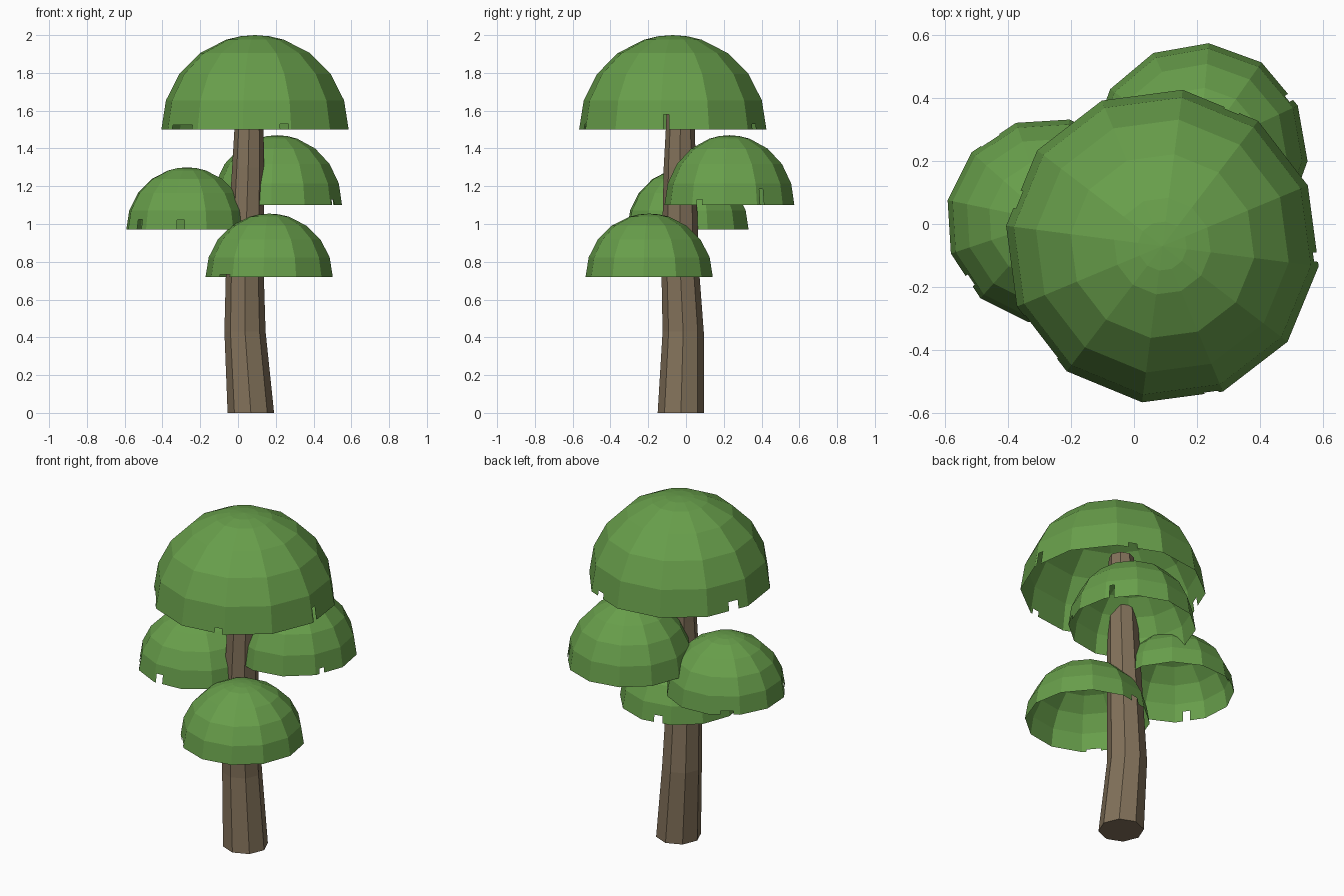
import bpy, bmesh, math
from mathutils import Vector

if "Cube" in bpy.data.objects:
    bpy.data.objects.remove(bpy.data.objects["Cube"])


def material(name, rgb):
    m = bpy.data.materials.new(name)
    m.diffuse_color = (*rgb, 1)
    m.use_nodes = True
    m.node_tree.nodes["Principled BSDF"].inputs["Base Color"].default_value = m.diffuse_color
    return m


GREEN = material("leaf green", (0.138, 0.345, 0.070))
BROWN = material("bark brown", (0.223, 0.165, 0.102))


def finish(name, bm, mat):
    me = bpy.data.meshes.new(name)
    bm.to_mesh(me)
    bm.free()
    me.materials.append(mat)
    ob = bpy.data.objects.new(name, me)
    bpy.context.collection.objects.link(ob)
    return ob


def ring(bm, cx, cy, z, r, n, start):
    return [bm.verts.new((cx + r * math.cos(start + i * math.tau / n),
                          cy + r * math.sin(start + i * math.tau / n), z)) for i in range(n)]


def canopy(name, cx, cy, z, r, h, turn, notches):
    """Open 12-sided dome; notches = (angle, width, height) cut into the rim."""
    n, step = 12, 30
    bm = bmesh.new()
    rows = [ring(bm, cx, cy, z + h * math.sin(math.radians(e)),
                 r * math.cos(math.radians(e)), n, math.radians(turn))
            for e in (0, 18, 36, 54, 72, 81)]
    top = bm.verts.new((cx, cy, z + h))
    side = 2 * r * math.sin(math.pi / n)
    band = h * math.sin(math.radians(18))
    for i in range(n):
        j = (i + 1) % n
        b0, b1, u0, u1 = rows[0][i], rows[0][j], rows[1][i], rows[1][j]
        # rim panel with its notches
        rim = [b0]
        for ang, w, tall in sorted(notches, key=lambda q: (q[0] - turn) % 360):
            rel = (ang - turn) % 360
            if int(rel // step) != i:
                continue
            t = rel / step - i
            ta, tb = max(0.03, t - w / side / 2), min(0.97, t + w / side / 2)
            s = tall / band
            for tt, ss in ((ta, 0), (ta, s), (tb, s), (tb, 0)):
                low, high = b0.co.lerp(b1.co, tt), u0.co.lerp(u1.co, tt)
                rim.append(bm.verts.new(low.lerp(high, ss)))
        bm.faces.new(rim + [b1, u1, u0])
        # upper panels
        for a, b in zip(rows[1:], rows[2:]):
            bm.faces.new((a[i], a[j], b[j], b[i]))
        bm.faces.new((rows[-1][i], rows[-1][j], top))
    return finish(name, bm, GREEN)


# leaf domes
canopy("top_canopy", 0.09, -0.07, 1.5, 0.5, 0.5, 22.6,
       [(-4, 0.03, 0.08), (-71.6, 0.045, 0.03), (217, 0.17, 0.025),
        (162, 0.06, 0.05), (63, 0.05, 0.03)])
canopy("back_canopy", 0.207, 0.23, 1.10, 0.345, 0.37, 25,
       [(31, 0.025, 0.085), (-28, 0.03, 0.03)])
canopy("left_canopy", -0.27, 0.01, 0.97, 0.328, 0.33, 18.5,
       [(264, 0.04, 0.05), (217, 0.04, 0.055), (126, 0.07, 0.02)])
canopy("front_canopy", 0.165, -0.195, 0.72, 0.338, 0.335, 25,
       [(224, 0.08, 0.012), (102, 0.05, 0.04)])

# bent tapering trunk
bm = bmesh.new()
path = [(0.068, -0.027, 0, 0.123), (0.037, -0.015, 0.43, 0.109),
        (0.036, -0.03, 0.75, 0.100), (0.054, -0.033, 1.3, 0.085),
        (0.058, -0.03, 1.5, 0.077), (0.064, -0.03, 1.7, 0.068)]
rows = [ring(bm, x, y, z, r, 8, 0) for x, y, z, r in path]
for a, b in zip(rows, rows[1:]):
    for i in range(8):
        j = (i + 1) % 8
        bm.faces.new((a[i], a[j], b[j], b[i]))
bm.faces.new(rows[0][::-1])
bm.faces.new(rows[-1])
finish("trunk", bm, BROWN)
